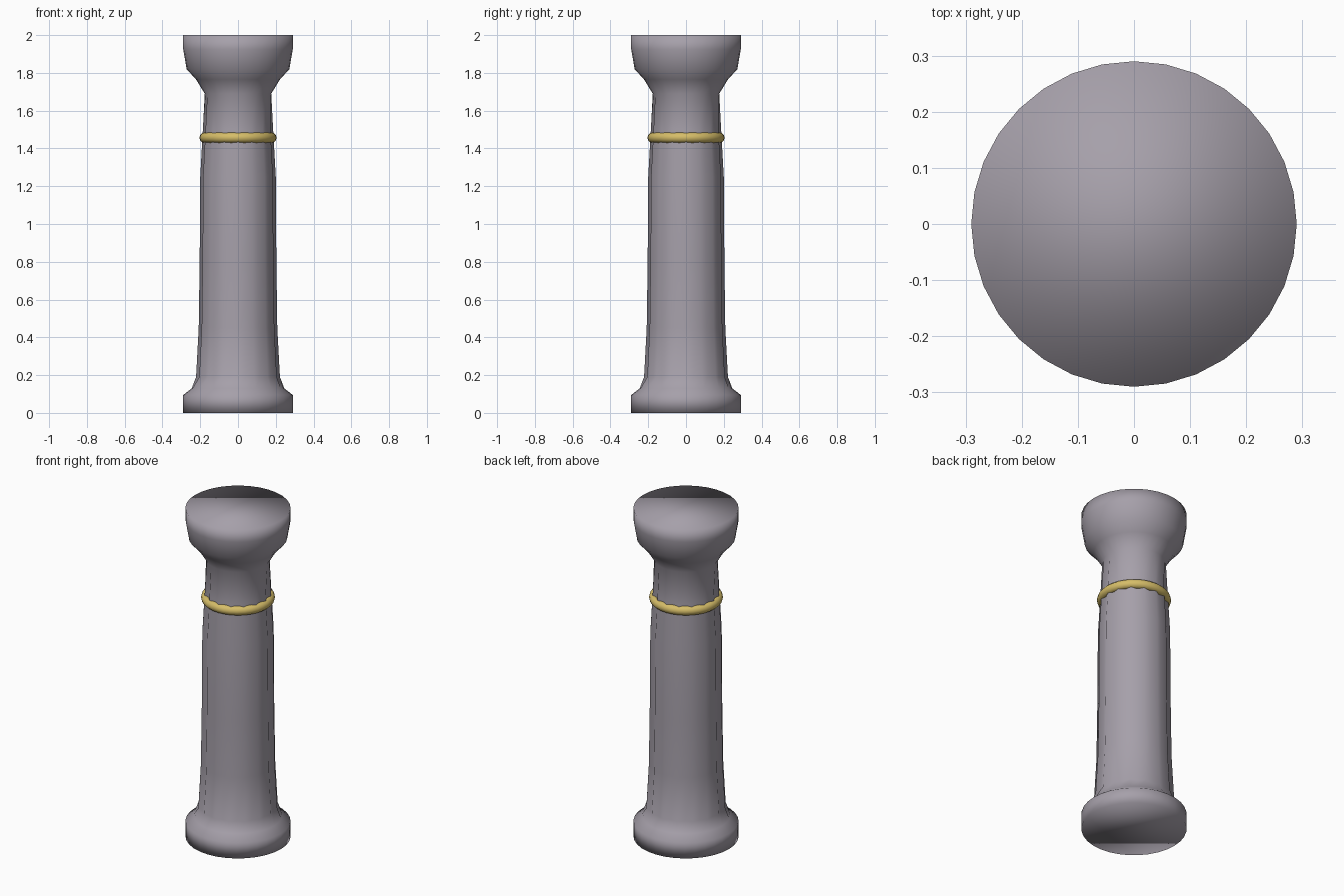
import bpy, bmesh
from math import cos, sin, pi

default = bpy.data.objects.get("Cube")
if default:
    bpy.data.objects.remove(default, do_unlink=True)


def material(name, rgb):
    mat = bpy.data.materials.new(name)
    mat.use_nodes = True
    mat.diffuse_color = (*rgb, 1)
    mat.node_tree.nodes["Principled BSDF"].inputs["Base Color"].default_value = (*rgb, 1)
    return mat


def lathe(name, profile, mat, sides=32, closed=False):
    """Spin (radius, height, flute depth) points; odd sides are sunk by the depth."""
    bm = bmesh.new()
    rings = []
    for r, z, depth in profile:
        ring = []
        for i in range(sides):
            a = 2 * pi * i / sides
            rad = r - depth * (i % 2)
            ring.append(bm.verts.new((rad * cos(a), rad * sin(a), z)))
        rings.append(ring)
    pairs = list(zip(rings, rings[1:]))
    if closed:
        pairs.append((rings[-1], rings[0]))
    else:
        bm.faces.new(rings[0][::-1])
        bm.faces.new(rings[-1])
    for low, high in pairs:
        for i in range(sides):
            j = (i + 1) % sides
            bm.faces.new((low[i], low[j], high[j], high[i]))
    bmesh.ops.recalc_face_normals(bm, faces=bm.faces)
    for f in bm.faces:
        f.smooth = True
    mesh = bpy.data.meshes.new(name)
    bm.to_mesh(mesh)
    bm.free()
    mesh.materials.append(mat)
    obj = bpy.data.objects.new(name, mesh)
    bpy.context.collection.objects.link(obj)
    return obj


stone = material("grey stone", (0.38, 0.35, 0.40))
gold = material("gold", (0.67, 0.51, 0.14))

# Base, fluted shaft and flared capital in one turned piece
FLUTE = 0.014
lathe("column", [
    (0.29, 0, 0), (0.29, 0.095, 0), (0.245, 0.13, 0),
    (0.222, 0.19, FLUTE), (0.208, 0.45, FLUTE), (0.203, 0.8, FLUTE),
    (0.200, 1.25, FLUTE), (0.186, 1.5, FLUTE), (0.176, 1.69, 0),
    (0.222, 1.765, 0), (0.272, 1.82, 0), (0.29, 1.925, 0), (0.29, 2, 0),
], stone)

# Rounded gold band around the neck
band = [(0.178 + 0.026 * cos(2 * pi * k / 12), 1.457 + 0.027 * sin(2 * pi * k / 12), 0)
        for k in range(12)]
lathe("neck_band", band, gold, closed=True)
